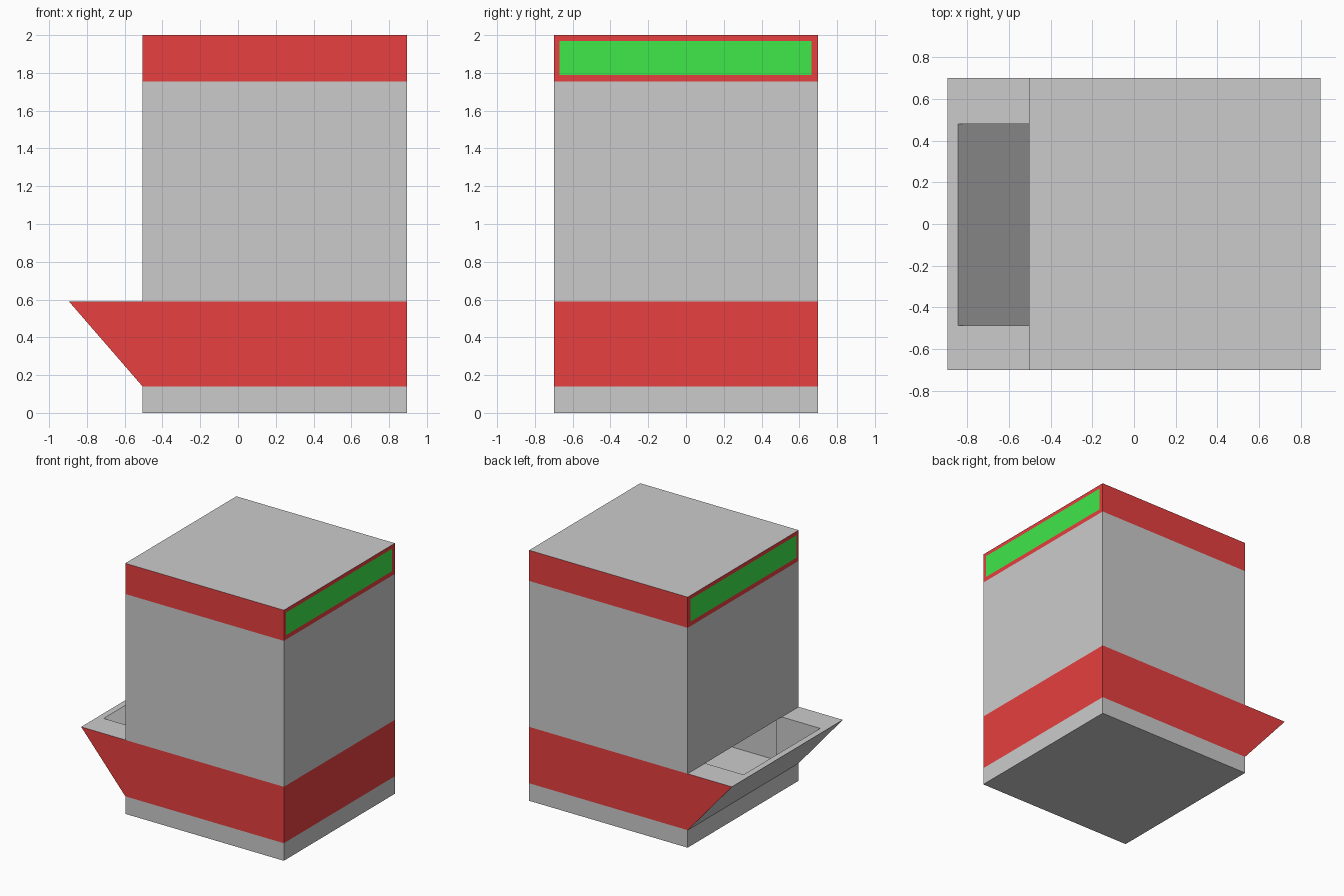
import bpy, bmesh
from mathutils import Vector

if "Cube" in bpy.data.objects:
    bpy.data.objects.remove(bpy.data.objects["Cube"])

X0, X1, W = -0.505, 0.895, 0.70       # body extents in x and half width in y


def material(name, rgb):
    m = bpy.data.materials.new(name)
    m.diffuse_color = (*rgb, 1)
    m.use_nodes = True
    m.node_tree.nodes["Principled BSDF"].inputs["Base Color"].default_value = m.diffuse_color
    return m


RED = material("red", (0.8, 0.05, 0.05))
GREEN = material("green", (0.05, 0.8, 0.07))
LIGHT = material("light_grey", (0.7, 0.7, 0.7))


def prism(name, profile, y0, y1, cuts=(), paint=None):
    """Extrude an xz profile along y, slice it at (axis, value) cuts, paint faces."""
    bm = bmesh.new()
    face = bm.faces.new([bm.verts.new((x, y0, z)) for x, z in profile])
    ext = bmesh.ops.extrude_face_region(bm, geom=[face])
    verts = [v for v in ext["geom"] if isinstance(v, bmesh.types.BMVert)]
    bmesh.ops.translate(bm, verts=verts, vec=(0, y1 - y0, 0))
    bmesh.ops.recalc_face_normals(bm, faces=bm.faces)
    for axis, value in cuts:
        no = Vector((0, 0, 0))
        no[axis] = 1
        bmesh.ops.bisect_plane(bm, geom=bm.verts[:] + bm.edges[:] + bm.faces[:],
                               plane_co=no * value, plane_no=no)
    bm.normal_update()
    if paint:
        for f in bm.faces:
            f.material_index = paint(f.calc_center_median(), f.normal)
    me = bpy.data.meshes.new(name)
    bm.to_mesh(me)
    bm.free()
    ob = bpy.data.objects.new(name, me)
    bpy.context.collection.objects.link(ob)
    if paint:
        me.materials.append(None)
        for m in (RED, GREEN, LIGHT):
            me.materials.append(m)
    return ob


def rect(x0, x1, z0, z1):
    return [(x0, z0), (x1, z0), (x1, z1), (x0, z1)]


def cut(ob, cutter):
    mod = ob.modifiers.new("cut", "BOOLEAN")
    mod.operation, mod.solver, mod.object = "DIFFERENCE", "EXACT", cutter
    cutter.hide_render = True
    cutter.hide_set(True)


# Slots: 0 grey, 1 red, 2 green, 3 light grey
def paint_body(c, n):
    if abs(n.z) > 0.5 or c.z < 0.14:
        return 0
    side = abs(n.x) > 0.5
    if c.z > 1.755:                                   # upper band and panels
        return 2 if side and 1.79 < c.z < 1.97 and -0.67 < c.y < 0.665 else 1
    if c.z > 0.59:                                    # central light strips
        return 3 if (-0.49 < c.y < 0.475 if side else -0.283 < c.x < 0.674) else 0
    return 0 if n.x < -0.5 else 1                     # lower band


# Bin body: hollow box with painted bands
cuts = [(2, z) for z in (0.14, 0.59, 1.755, 1.79, 1.97)]
cuts += [(0, -0.283), (0, 0.674)]
cuts += [(1, y) for y in (-0.67, -0.49, 0.475, 0.665)]
body = prism("bin_body", rect(X0, X1, 0, 2), -W, W, cuts, paint_body)
cut(body, prism("cavity_cutter", rect(X0 + .05, X1 - .05, .14, 1.95), -.65, .65))

# Opening in the body wall behind the hopper
cut(body, prism("opening_cutter",
                [(-0.55, 0.25), (-0.455, 0.14), (-0.43, 0.14), (-0.43, 0.59), (-0.55, 0.59)],
                -0.487, 0.48))

# Sloped hopper with red cheeks and an open chute
hopper = prism("hopper", [(-0.895, 0.59), (X0, 0.14), (X0, 0.59)], -W, W,
               paint=lambda c, n: 1 if abs(n.y) > 0.5 else 0)
cut(hopper, prism("chute_cutter",
                  [(-0.888, 0.64), (-0.455, 0.14), (-0.43, 0.14), (-0.43, 0.64)],
                  -0.487, 0.48))
